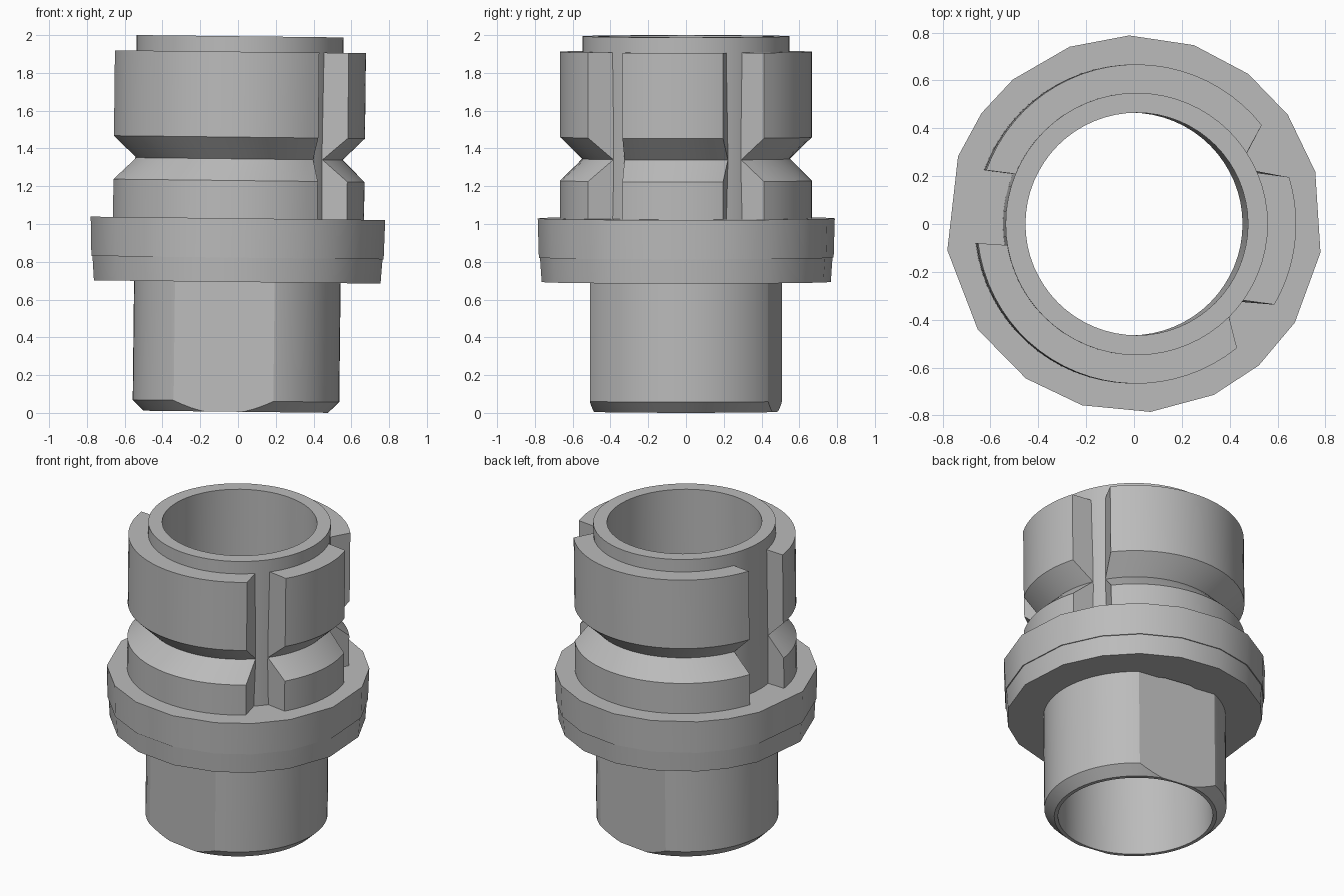
import bpy, bmesh, math
from mathutils import Matrix, Vector

cube = bpy.data.objects.get("Cube")
if cube:
    bpy.data.objects.remove(cube, do_unlink=True)

# Single plain grey
GREY = (0.5, 0.5, 0.5, 1.0)
mat = bpy.data.materials.new("plain_grey")
mat.use_nodes = True
mat.diffuse_color = GREY
bsdf = next(n for n in mat.node_tree.nodes if n.type == 'BSDF_PRINCIPLED')
bsdf.inputs["Base Color"].default_value = GREY

# The whole body leans very slightly towards +x
PIVOT = Matrix.Translation((0, 0, 1))
LEAN = PIVOT @ Matrix.Rotation(math.radians(0.66), 4, 'Y') @ PIVOT.inverted()


def lathe(profile, angles, closed=True):
    """Sweep a closed (radius, z) profile; angles(radius) gives degrees."""
    bm = bmesh.new()
    columns = [[bm.verts.new((r * math.cos(math.radians(a)),
                              r * math.sin(math.radians(a)), z))
                for a in angles(r)] for r, z in profile]
    n, m = len(profile), len(columns[0])
    for i in range(n):
        p, q = columns[i], columns[(i + 1) % n]
        for j in range(m if closed else m - 1):
            k = (j + 1) % m
            bm.faces.new((p[j], p[k], q[k], q[j]))
    if not closed:
        bm.faces.new([c[0] for c in columns])
        bm.faces.new([c[-1] for c in columns])
    return bm


def finish(name, bm, angle):
    bmesh.ops.recalc_face_normals(bm, faces=bm.faces[:])
    bm.transform(LEAN)
    mesh = bpy.data.meshes.new(name)
    bm.to_mesh(mesh)
    bm.free()
    mesh.materials.append(mat)
    obj = bpy.data.objects.new(name, mesh)
    bpy.context.collection.objects.link(obj)
    bpy.ops.object.select_all(action='DESELECT')
    obj.select_set(True)
    bpy.context.view_layer.objects.active = obj
    bpy.ops.object.shade_smooth_by_angle(angle=math.radians(angle))
    return obj


def circle(count):
    return lambda r: [360 * i / count for i in range(count)]


BORE = 0.465

# Lower shank: chamfered foot, two opposite flats
bm = lathe([(BORE, 0.006), (0.488, 0.006), (0.547, 0.063), (0.547, 0.85), (BORE, 0.85)],
           circle(64))
for deg in (-98, 82):
    normal = Vector((math.cos(math.radians(deg)), math.sin(math.radians(deg)), 0))
    cut = bmesh.ops.bisect_plane(bm, geom=bm.verts[:] + bm.edges[:] + bm.faces[:],
                                 plane_co=normal * 0.477, plane_no=normal,
                                 clear_outer=True)
    rim = [e for e in cut["geom_cut"] if isinstance(e, bmesh.types.BMEdge)]
    bmesh.ops.contextual_create(bm, geom=rim)
finish("lower_shank", bm, 20)

# Upper tube and its protruding rim
finish("upper_tube", lathe([(BORE, 0.85), (0.548, 0.85), (0.548, 1.994), (BORE, 1.994)],
                           circle(64)), 20)

# Uneven many-sided flange with a slight step at mid height
FLANGE = (91.5, 71.5, 52.7, 35.4, 16.1, -8.7, -31.5, -48.6, -65,
          -85, -106, -125, -146, -172, -201, -216, -230, -250)
finish("flange", lathe([(0.5, 0.693), (0.767, 0.693), (0.776, 0.822), (0.782, 0.822),
                        (0.788, 1.03), (0.5, 1.03)], lambda r: FLANGE), 28)

# Three grooved sleeve sections, separated by slots with flared walls
R_IN, R_OUT = 0.55, 0.667
SLEEVE = [(0.535, 1.02), (R_OUT, 1.02), (R_OUT, 1.23), (R_IN, 1.345),
          (R_OUT, 1.46), (R_OUT, 1.912), (0.535, 1.912)]
# start and end angle, each as (at the inner radius, at the outer radius)
SECTIONS = {
    "sleeve_back": ((32.1, 38.3), (157.2, 160.3)),
    "sleeve_front": ((189.6, 186.9), (315.7, 309.0)),
    "sleeve_side": ((-36.3, -30.3), (23.8, 17.1)),
}


def section_angles(start, end, steps=24):
    def angles(r):
        t = max(0.0, (r - R_IN) / (R_OUT - R_IN))
        a = start[0] + t * (start[1] - start[0])
        b = end[0] + t * (end[1] - end[0])
        return [a + (b - a) * i / steps for i in range(steps + 1)]
    return angles


for name, (start, end) in SECTIONS.items():
    finish(name, lathe(SLEEVE, section_angles(start, end), closed=False), 20)
